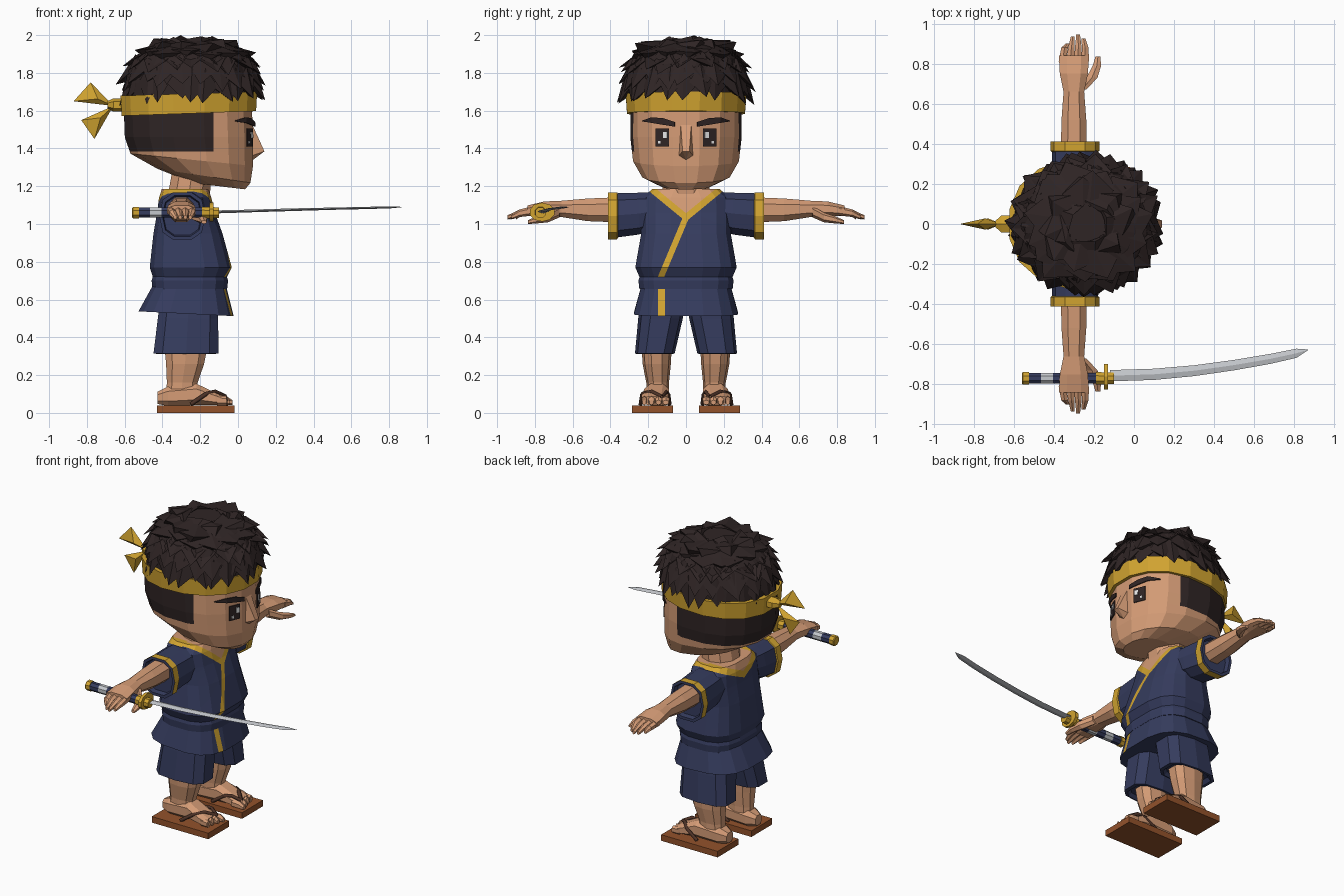
import bpy, bmesh, math, random
from mathutils import Vector
from mathutils.bvhtree import BVHTree

random.seed(4)
old = bpy.data.objects.get("Cube")
if old:
    bpy.data.objects.remove(old)

SKIN, NAVY, GOLD, HAIR, SILVER, WHITE, BROWN, STRAP = range(8)
PALETTE = [("skin", (.66, .33, .18)), ("navy cloth", (.036, .045, .112)), ("gold cloth", (.64, .37, .03)),
           ("dark hair", (.028, .018, .018)), ("steel", (.56, .58, .61)), ("white", (.85, .85, .85)),
           ("sandal wood", (.29, .085, .024)), ("strap", (.075, .032, .02))]
mats = []
for label, rgb in PALETTE:
    m = bpy.data.materials.new(label)
    m.use_nodes = True
    m.diffuse_color = (*rgb, 1)
    m.node_tree.nodes["Principled BSDF"].inputs["Base Color"].default_value = (*rgb, 1)
    mats.append(m)


def finish(name, bm):
    bmesh.ops.recalc_face_normals(bm, faces=bm.faces)
    me = bpy.data.meshes.new(name)
    bm.to_mesh(me)
    bm.free()
    for m in mats:
        me.materials.append(m)
    ob = bpy.data.objects.new(name, me)
    bpy.context.collection.objects.link(ob)
    return ob


def loft(name, rings, axis="z", n=12, p=2.0, mat=SKIN, side=1, phase=.5, cuts=(), rule=None):
    """Rings are (position, centre 1, centre 2, radius 1, radius 2[, slope])."""
    bm = bmesh.new()
    rows = []
    for pos, c1, c2, r1, r2, *slope in rings:
        row = []
        for i in range(n):
            a = math.tau * (i + phase) / n
            u, v = [math.copysign(abs(t) ** (2 / p), t) for t in (math.cos(a), math.sin(a))]
            w = pos + (slope[0] * u * r1 if slope else 0)
            u, v = c1 + u * r1, c2 + v * r2
            x, y, z = {"z": (u, v, w), "y": (u, w, v), "x": (w, u, v)}[axis]
            row.append(bm.verts.new((x, y * side, z)))
        rows.append(row)
    seg = mat if isinstance(mat, (list, tuple)) else [mat] * (len(rings) - 1)
    for k in range(len(rows) - 1):
        for i in range(n):
            j = (i + 1) % n
            bm.faces.new((rows[k][i], rows[k][j], rows[k + 1][j], rows[k + 1][i])).material_index = seg[k]
    bm.faces.new(rows[0]).material_index = seg[0]
    bm.faces.new(rows[-1]).material_index = seg[-1]
    for co, no in cuts:
        bmesh.ops.bisect_plane(bm, geom=bm.verts[:] + bm.edges[:] + bm.faces[:], plane_co=co, plane_no=no)
    if rule:
        for f in bm.faces:
            f.material_index = rule(f.calc_center_median())
    return finish(name, bm)


def hull(name, points, mat):
    bm = bmesh.new()
    for pt in points:
        bm.verts.new(pt)
    bmesh.ops.convex_hull(bm, input=bm.verts[:])
    for f in bm.faces:
        f.material_index = mat
    return finish(name, bm)


def box(name, lo, hi, mat):
    return hull(name, [(x, y, z) for x in (lo[0], hi[0]) for y in (lo[1], hi[1]) for z in (lo[2], hi[2])], mat)


def strap(name, points, radius):
    cu = bpy.data.curves.new(name, "CURVE")
    cu.dimensions = "3D"
    cu.bevel_depth, cu.bevel_resolution = radius, 0
    sp = cu.splines.new("POLY")
    sp.points.add(len(points) - 1)
    for q, pt in zip(sp.points, points):
        q.co = (*pt, 1)
    cu.materials.append(mats[STRAP])
    bpy.context.collection.objects.link(bpy.data.objects.new(name, cu))


# Head, with the cropped hair cut into its back and sides
head = loft("head", [(1.2, -.1, 0, .14, .13, -.12), (1.255, -.18, 0, .25, .235, -.15),
                     (1.34, -.245, 0, .33, .285, -.1), (1.46, -.26, 0, .345, .3),
                     (1.6, -.265, 0, .345, .3), (1.75, -.26, 0, .33, .29)], n=16, p=2.3,
            cuts=[((-.13, 0, 0), (1, 0, 0)), ((0, 0, 1.385), (0, 0, 1))],
            rule=lambda c: HAIR if c.x < -.13 and c.z > 1.385 else SKIN)
hull("nose", [(.06, -.03, 1.56), (.06, .03, 1.56), (.14, -.018, 1.385), (.14, .018, 1.385),
              (.07, -.04, 1.36), (.07, .04, 1.36), (.08, 0, 1.34)], SKIN)
loft("neck", [(1.08, -.27, 0, .12, .13), (1.3, -.24, 0, .11, .12)], n=10)

# Painted face plates, laid onto the face
face_tree = BVHTree.FromPolygons([v.co for v in head.data.vertices], [p.vertices for p in head.data.polygons])


def plate(name, columns, mat, lift):
    bm = bmesh.new()
    rows = []
    for y, top, low in columns:
        hits = [face_tree.ray_cast(Vector((2, y, z)), Vector((-1, 0, 0)))[0] for z in (top, low)]
        rows.append([bm.verts.new((h.x + lift, h.y, h.z)) for h in hits])
    for a, b in zip(rows, rows[1:]):
        bm.faces.new((a[0], b[0], b[1], a[1])).material_index = mat
    ob = finish(name, bm)
    mod = ob.modifiers.new("thickness", "SOLIDIFY")
    mod.thickness, mod.offset = .006, 0


for side, word in ((1, "left"), (-1, "right")):
    plate(word + "_eye", [(side * y, 1.505, 1.41) for y in (.09, .125, .16)], HAIR, .006)
    plate(word + "_eye_glint", [(side * y, 1.487, 1.455) for y in (.1, .12)], WHITE, .011)
    plate(word + "_eye_small_glint", [(side * y, 1.44, 1.425) for y in (.135, .148)], WHITE, .011)
    plate(word + "_eyebrow", [(side * .06, 1.54, 1.515), (side * .12, 1.56, 1.525),
                              (side * .18, 1.565, 1.535), (side * .23, 1.548, 1.543)], HAIR, .012)

# Headband with knot and tails
loft("headband", [(1.585, -.26, 0, .362, .318, .035), (1.69, -.26, 0, .368, .325, .03)], n=16, p=2.2, mat=GOLD)
loft("headband_knot", [(-.69, 0, 1.63, .02, .02), (-.66, 0, 1.63, .05, .035), (-.61, 0, 1.63, .05, .035)],
     "x", 6, mat=GOLD)
for name, a, b in (("upper_tail", (-.78, 0, 1.75), (-.87, 0, 1.65)), ("lower_tail", (-.83, 0, 1.55), (-.76, 0, 1.45))):
    a, b, k = Vector(a), Vector(b), Vector((-.66, 0, 1.625))
    mid = k.lerp((a + b) / 2, .5)
    hull(name, [k, a, b, mid + Vector((0, .028, 0)), mid - Vector((0, .028, 0))], GOLD)


# Spiky hair: a dome covered with rows of pointed tufts
def dome(a, z, grow=1.0):
    r = grow * math.sqrt(max(.02, 1 - (max(0, z - 1.64) / .34) ** 5))
    return Vector((-.24 + .36 * r * math.cos(a), .33 * r * math.sin(a), z))


loft("hair_base", [(z, -.24, 0, .345 * k, .315 * k) for z, k in
                   ((1.68, 1), (1.8, .98), (1.88, .89), (1.93, .72), (1.965, .42))], n=16, mat=HAIR)
bm = bmesh.new()
for z, count, drop, out in ((1.74, 24, -.1, 1.06), (1.81, 22, -.09, 1.1), (1.88, 19, -.07, 1.17),
                            (1.92, 15, -.01, 1.16), (1.95, 10, .02, 1.2), (1.965, 5, .025, .8)):
    for i in range(count):
        a = math.tau * (i + random.uniform(-.25, .25)) / count
        da = math.tau / count * .75
        zz = z + random.uniform(-.015, .015)
        tip = dome(a + random.uniform(-.5, .5) * da, zz, out * random.uniform(.96, 1.05))
        tip.z = min(2, zz + drop * random.uniform(.7, 1.2))
        left, right = [bm.verts.new(dome(a + s * da, zz, .97)) for s in (-1, 1)]
        top = bm.verts.new(dome(a, min(zz + .1, 1.975), .98))
        inner, tip = bm.verts.new(dome(a, zz - .04, .88)), bm.verts.new(tip)
        for tri in ((top, left, tip), (top, tip, right), (left, inner, tip), (right, tip, inner),
                    (top, right, inner), (top, inner, left)):
            bm.faces.new(tri).material_index = HAIR
finish("hair_tufts", bm)


# Jacket, with skin and gold trim cut along the crossed collar
def collar(c):
    front = c.x > -.27
    base, slope = (1.035, .82) if front else (1.1, .45)
    v = c.z - base - slope * abs(c.y)
    if v > .022:
        return SKIN
    if v > -.022:
        return GOLD
    return GOLD if front and abs(c.y - .42 * (c.z - 1.035)) < .017 else NAVY


cuts = [((-.27, 0, 0), (1, 0, 0))]
for base, slope in ((1.035, .82), (1.1, .45)):
    cuts += [((0, 0, base + o), (0, s * slope, -1)) for o in (-.022, .022) for s in (-1, 1)]
cuts += [((0, o, 1.035), (0, 1, -.42)) for o in (-.017, .017)]
loft("jacket", [(.71, -.255, 0, .195, .245), (.77, -.25, 0, .22, .272), (.95, -.265, 0, .185, .24),
                (1.06, -.275, 0, .155, .24), (1.14, -.28, 0, .14, .235), (1.185, -.28, 0, .125, .18)],
     n=16, p=3, cuts=cuts, rule=collar)
loft("belt", [(.655, -.255, 0, .2, .25), (.7, -.255, 0, .205, .255), (.735, -.255, 0, .195, .245)], n=16, p=3, mat=NAVY)
loft("jacket_skirt", [(.525, -.275, 0, .255, .28, -.05), (.69, -.255, 0, .19, .235)], n=16, p=3,
     cuts=[((0, y, 0), (0, 1, 0)) for y in (-.147, -.112)] + [((-.2, 0, 0), (1, 0, 0))],
     rule=lambda c: GOLD if c.x > -.2 and -.147 < c.y < -.112 and c.z > .53 else NAVY)

for side, word in ((1, "left"), (-1, "right")):
    # Sleeve, arm and hand
    loft(word + "_sleeve", [(.16, -.285, 1.07, .12, .1), (.25, -.29, 1.055, .12, .115), (.375, -.295, 1.045, .115, .122)],
         "y", 10, 2.6, NAVY, side, 0)
    loft(word + "_cuff", [(.36, -.295, 1.045, .115, .12), (.365, -.295, 1.042, .122, .13), (.412, -.295, 1.042, .122, .13),
                          (.412, -.295, 1.042, .105, .112), (.38, -.295, 1.042, .1, .105)],
         "y", 10, 2.6, (GOLD, GOLD, NAVY, NAVY), side, 0)
    loft(word + "_arm", [(.33, -.3, 1.075, .07, .072), (.52, -.3, 1.075, .066, .064), (.66, -.3, 1.08, .055, .046),
                         (.75, -.3, 1.08, .075, .042), (.84, -.3, 1.07, .08, .03)], "y", 8, 2.4, SKIN, side)
    for i, tip in enumerate((.9, .935, .945, .925)):
        x = .038 * (i - 1.5)
        loft(f"{word}_finger_{i + 1}", [(.81, -.3 + x, 1.07, .022, .025), (.88, -.295 + x * .9, 1.057, .019, .02),
                                        (tip, -.292 + x * .7, 1.035, .011, .011)], "y", 6, 2, SKIN, side)
    loft(word + "_thumb", [(.67, -.26, 1.065, .025, .03), (.73, -.21, 1.035, .032, .026), (.79, -.185, 1.022, .024, .019),
                           (.837, -.18, 1.01, .014, .01)], "y", 6, 2, SKIN, side)
    # Shorts, leg, foot and sandal
    loft(word + "_shorts_leg", [(.335, -.275, .165, .135, .08), (.312, -.275, .165, .155, .095), (.315, -.275, .165, .178, .105),
                                (.5, -.265, .135, .165, .118), (.62, -.255, .12, .16, .115)], n=10, p=3, mat=NAVY, side=side)
    loft(word + "_leg", [(.08, -.3, .15, .085, .06), (.16, -.295, .15, .085, .06), (.26, -.28, .155, .105, .075),
                         (.36, -.275, .155, .12, .08)], n=10, p=2.4, side=side)
    loft(word + "_foot", [(-.425, .15, .08, .035, .035), (-.37, .15, .088, .065, .055), (-.22, .155, .098, .07, .06),
                          (-.12, .165, .074, .075, .035), (-.075, .165, .064, .07, .025)], "x", 8, 2.6, SKIN, side)
    for i in range(4):
        y, size = .107 + .038 * i, .024 - .0025 * i
        loft(f"{word}_toe_{i + 1}", [(-.11, y, .066, size, .026), (-.06, y, .064, size, .024),
                                     (-.03 - .012 * i, y, .055, size * .7, .013)], "x", 6, 2, SKIN, side)
    box(word + "_sandal", (-.43, side * .068, 0), (-.018, side * .285, .04), BROWN)
    for edge, y in (("inner", .088), ("outer", .24)):
        strap(f"{word}_{edge}_strap", [(-.065, side * .127, .085), (-.12, side * (.14 + (y - .16) * .5), .112),
                                       (-.17, side * (y * .9 + .016), .1), (-.25, side * y, .045)], .012)

# Sword: banded grip, guard and curved blade
loft("sword_grip", [(x, -.77, 1.06, r, r) for x, r in
                    ((-.56, .027), (-.555, .033), (-.525, .033), (-.525, .029), (-.465, .029), (-.405, .029),
                     (-.345, .029), (-.285, .029), (-.19, .029), (-.19, .034), (-.1, .03))],
     "x", 8, mat=(GOLD, GOLD, GOLD, NAVY, SILVER, NAVY, SILVER, NAVY, GOLD, GOLD))
loft("sword_guard", [(-.15, -.762, 1.063, .068, .05), (-.13, -.762, 1.063, .068, .05)], "x", 10, mat=GOLD)
loft("sword_blade", [(-.12, -.757, 1.064, .028, .008), (.1, -.75, 1.07, .028, .007), (.3, -.732, 1.076, .027, .007),
                     (.5, -.704, 1.081, .026, .006), (.68, -.673, 1.085, .025, .006), (.81, -.645, 1.088, .023, .005),
                     (.868, -.628, 1.09, .002, .001)], "x", 4, mat=SILVER, phase=0)
